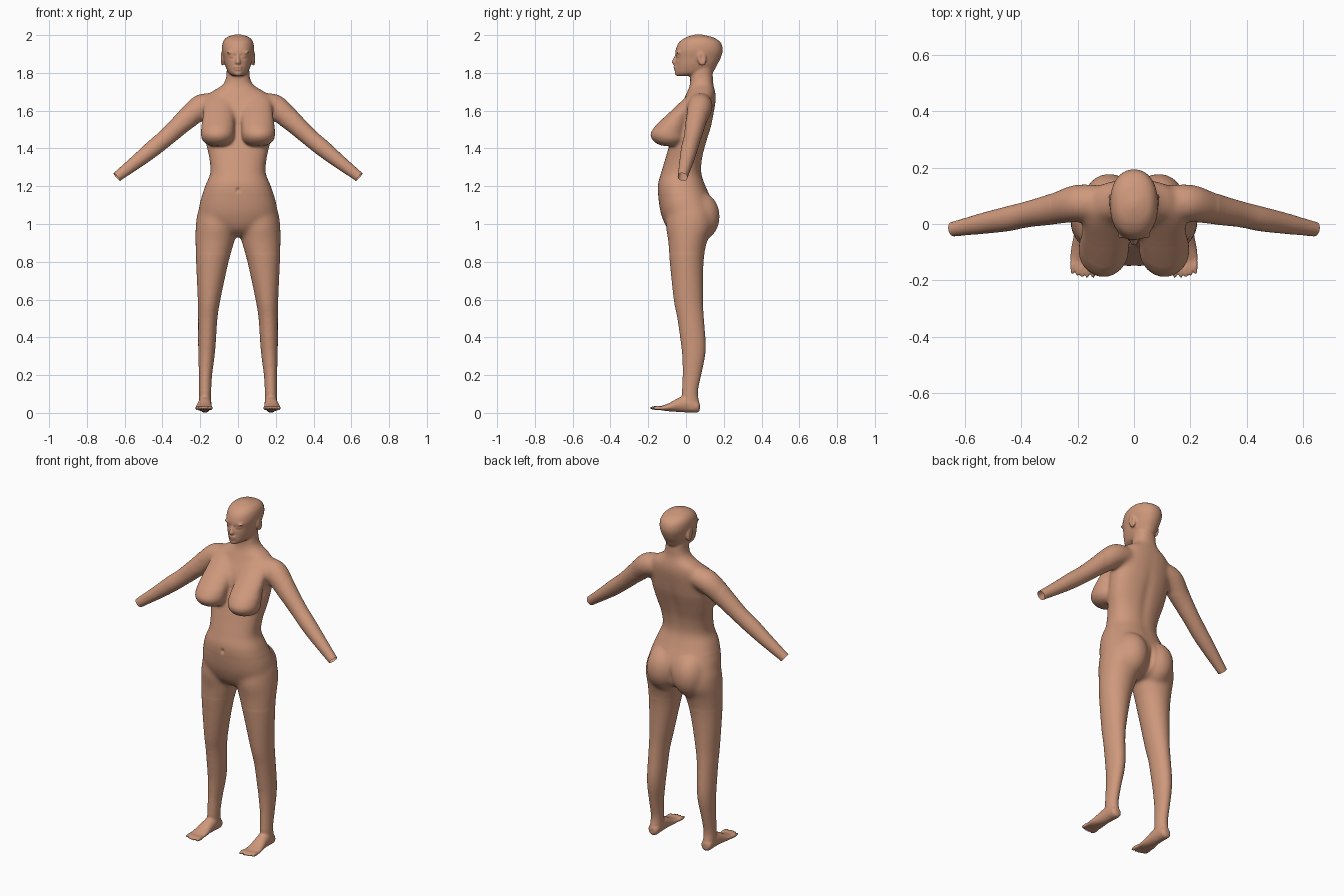
import bpy, bmesh, math
from mathutils import Vector, Matrix

skin = bpy.data.materials.new("skin")
skin.diffuse_color = (0.62, 0.315, 0.20, 1)
bm = bmesh.new()


def spline(rows, n=5):
    """Catmull-Rom through rows of numbers."""
    p = [rows[0]] + list(rows) + [rows[-1]]
    out = []
    for i in range(1, len(p) - 2):
        for k in range(n):
            t = k / n
            out.append([0.5 * (2 * b + (c - a) * t + (2*a - 5*b + 4*c - d) * t*t
                               + (3*b - a - 3*c + d) * t**3)
                        for a, b, c, d in zip(*p[i-1:i+3])])
    return out + [list(rows[-1])]


def loft(rows, rot=Matrix.Identity(3), power=2.0, seg=40):
    """Closed tube through rows of (x, y, z, radius a, radius b)."""
    rings = []
    for x, y, z, ra, rb in spline(rows):
        ring = []
        for i in range(seg):
            a = 2 * math.pi * i / seg
            c, s = math.cos(a), math.sin(a)
            v = Vector((ra * math.copysign(abs(c) ** (2 / power), c),
                        rb * math.copysign(abs(s) ** (2 / power), s), 0))
            ring.append(bm.verts.new(Vector((x, y, z)) + rot @ v))
        rings.append(ring)
    for r, q in zip(rings, rings[1:]):
        for i in range(seg):
            j = (i + 1) % seg
            bm.faces.new((r[i], r[j], q[j], q[i]))
    bm.faces.new(rings[0][::-1])
    bm.faces.new(rings[-1])


def stack(rows, power=2.0):
    """Upright loft from (z, centre x, half width, front y, back y)."""
    loft([(x, (f + b) / 2, z, w, (b - f) / 2) for z, x, w, f, b in rows], power=power)


def ball(loc, size, tilt=0):
    m = Matrix.Translation(loc) @ Matrix.Rotation(tilt, 4, 'X') @ Matrix.Diagonal((*size, 1))
    bmesh.ops.create_uvsphere(bm, u_segments=24, v_segments=16, radius=1, matrix=m)


# torso and neck
stack([(0.935, 0, .03, -.05, .08), (0.97, 0, .13, -.095, .13), (1.03, 0, .20, -.125, .152),
       (1.10, 0, .205, -.142, .148), (1.20, 0, .174, -.149, .105), (1.27, 0, .147, -.132, .083),
       (1.35, 0, .152, -.108, .088), (1.43, 0, .17, -.085, .108), (1.52, 0, .18, -.06, .135),
       (1.60, 0, .18, -.042, .15), (1.66, 0, .168, -.012, .158), (1.70, 0, .14, .006, .155),
       (1.735, 0, .084, .02, .146), (1.78, 0, .062, .023, .142), (1.86, 0, .06, .03, .14)], 2.3)

# head
stack([(1.783, 0, .024, -.045, .05), (1.80, 0, .050, -.056, .135), (1.84, 0, .068, -.056, .163),
       (1.88, 0, .077, -.056, .184), (1.92, 0, .085, -.055, .194), (1.96, 0, .081, -.038, .184),
       (1.985, 0, .064, -.006, .15), (1.997, 0, .038, .025, .11), (2.004, 0, .01, .055, .08)], 2.2)

# nose, lips and chin
loft([(0, -.052, 1.895, .006, .006), (0, -.058, 1.875, .009, .011),
      (0, -.062, 1.855, .014, .015), (0, -.056, 1.843, .010, .008)], seg=20)
ball((0, -.053, 1.830), (.024, .014, .006))
ball((0, -.052, 1.819), (.021, .014, .006))
ball((0, -.046, 1.797), (.022, .014, .013))

ARM = Vector((.64 - .20, -.018 - .075, 1.25 - 1.62)).normalized()
ARM_ROT = ARM.to_track_quat('Z', 'Y').to_matrix()
for s in (-1, 1):
    # ear, brow and eye
    ball((s * .082, .083, 1.876), (.011, .024, .040), .2)
    ball((s * .034, -.040, 1.908), (.026, .013, .006))
    ball((s * .033, -.035, 1.889), (.013, .014, .009))

    # breast
    stack([(1.413, s * .105, .035, -.12, -.03), (1.425, s * .107, .064, -.155, -.02),
           (1.45, s * .108, .084, -.182, 0), (1.48, s * .108, .089, -.188, 0),
           (1.52, s * .106, .088, -.162, .01), (1.56, s * .104, .086, -.122, .02),
           (1.61, s * .102, .082, -.068, .05), (1.66, s * .10, .074, -.015, .07),
           (1.70, s * .09, .05, .03, .09)])

    # buttock
    ball((s * .088, .075, 1.04), (.095, .105, .13))

    # shoulder and arm, run past the wrist so it can be cut open
    r = ARM_ROT if s > 0 else Matrix.Diagonal((-1, 1, 1)) @ ARM_ROT
    loft([(s * x, y, z, a, b) for x, y, z, a, b in
          [(.08, .085, 1.65, .045, .05), (.15, .08, 1.64, .062, .066),
           (.21, .072, 1.61, .066, .066), (.29, .052, 1.54, .055, .055),
           (.38, .034, 1.458, .046, .047), (.45, .018, 1.40, .044, .045),
           (.53, .003, 1.335, .038, .038), (.64, -.018, 1.25, .027, .028),
           (.68, -.026, 1.218, .027, .028)]], r)

    # leg
    stack([(z, s * x, w, f, b) for z, x, w, f, b in
           [(1.12, .11, .08, -.08, .11), (1.06, .115, .099, -.098, .135),
            (0.99, .115, .109, -.107, .143), (0.91, .122, .104, -.095, .113),
            (0.80, .136, .086, -.086, .093), (0.60, .153, .060, -.065, .09),
            (0.50, .16, .051, -.046, .095), (0.38, .164, .047, -.029, .104),
            (0.30, .167, .043, -.02, .101), (0.20, .172, .035, -.018, .081),
            (0.11, .174, .032, -.022, .063), (0.05, .175, .032, -.02, .07),
            (0.015, .175, .028, -.01, .065)]])

    # foot, lofted from heel to ball
    loft([(s * x, y, z, a, b) for x, y, z, a, b in
          [(.175, .073, .032, .015, .018), (.175, .06, .034, .03, .032),
           (.175, .01, .048, .034, .046), (.177, -.04, .042, .037, .037),
           (.18, -.085, .031, .043, .023), (.181, -.12, .026, .046, .014),
           (.181, -.138, .025, .042, .010)]], Matrix.Rotation(math.pi / 2, 3, 'X'))
    # toes
    for x, y, w in [(.145, -.155, .0125), (.166, -.156, .0085), (.184, -.154, .0085),
                    (.201, -.150, .008), (.218, -.145, .008)]:
        ball((s * x, y, .026), (w, .038, .011))

bmesh.ops.recalc_face_normals(bm, faces=bm.faces)
me = bpy.data.meshes.new("body")
bm.to_mesh(me)
bm.free()
body = bpy.data.objects.new("body", me)
bpy.context.collection.objects.link(body)
bpy.context.view_layer.objects.active = body
body.select_set(True)

# fuse all parts into one skin
m = body.modifiers.new("fuse", 'REMESH')
m.mode, m.voxel_size = 'VOXEL', 0.006
bpy.ops.object.modifier_apply(modifier="fuse")


def soften(name, iterations, keep):
    g = body.vertex_groups.new(name=name)
    g.add([v.index for v in body.data.vertices if keep(v.co)], 1.0, 'REPLACE')
    mod = body.modifiers.new(name, 'SMOOTH')
    mod.factor, mod.iterations, mod.vertex_group = 0.5, iterations, name
    bpy.ops.object.modifier_apply(modifier=name)


# blend the joins: lightly at face and feet, strongly at hips, chest and shoulders
soften("all_over", 3, lambda c: True)
soften("limbs", 10, lambda c: .12 < c.z < 1.78)
soften("hips", 60, lambda c: .84 < c.z < 1.16)
soften("chest_and_shoulders", 50, lambda c: 1.53 < c.z < 1.765 and abs(c.x) < .3)
soften("breasts", 12, lambda c: 1.38 < c.z < 1.6 and abs(c.x) < .3)

# pressed-in details: (centre, radii, depth)
dents = [((0, -.147, 1.18), (.008, .05, .012), .012),      # navel
         ((0, -.066, 1.8245), (.02, .03, .003), .004),     # mouth
         ((0, .12, 1.40), (.03, .07, .18), .006),          # spine
         ((0, .15, 1.02), (.012, .08, .06), .012)]         # cleft
for s in (-1, 1):
    dents += [((s * .094, .083, 1.878), (.02, .011, .02), .007),   # ear hollow
              ((s * .015, -.055, 1.89), (.007, .03, .008), .005),  # eye corner
              ((s * .033, -.055, 1.876), (.016, .03, .005), .003)]
bm = bmesh.new()
bm.from_mesh(body.data)
bm.normal_update()
for v in bm.verts:
    push = 0
    for c, r, d in dents:
        q = sum(((v.co[i] - c[i]) / r[i]) ** 2 for i in range(3))
        if q < 9:
            push += d * math.exp(-q)
    if push:
        v.co -= v.normal * push

# open wrists
for s in (-1, 1):
    vs = [v for v in bm.verts if v.co.x * s > .5]
    es = {e for v in vs for e in v.link_edges}
    fs = {f for v in vs for f in v.link_faces}
    bmesh.ops.bisect_plane(bm, geom=vs + list(es) + list(fs),
                           plane_co=(s * .642, -.018, 1.249),
                           plane_no=(s * ARM.x, ARM.y, ARM.z), clear_outer=True)
bm.to_mesh(body.data)
bm.free()

body.data.materials.clear()
body.data.materials.append(skin)
for p in body.data.polygons:
    p.material_index = 0
bpy.ops.object.shade_smooth()
